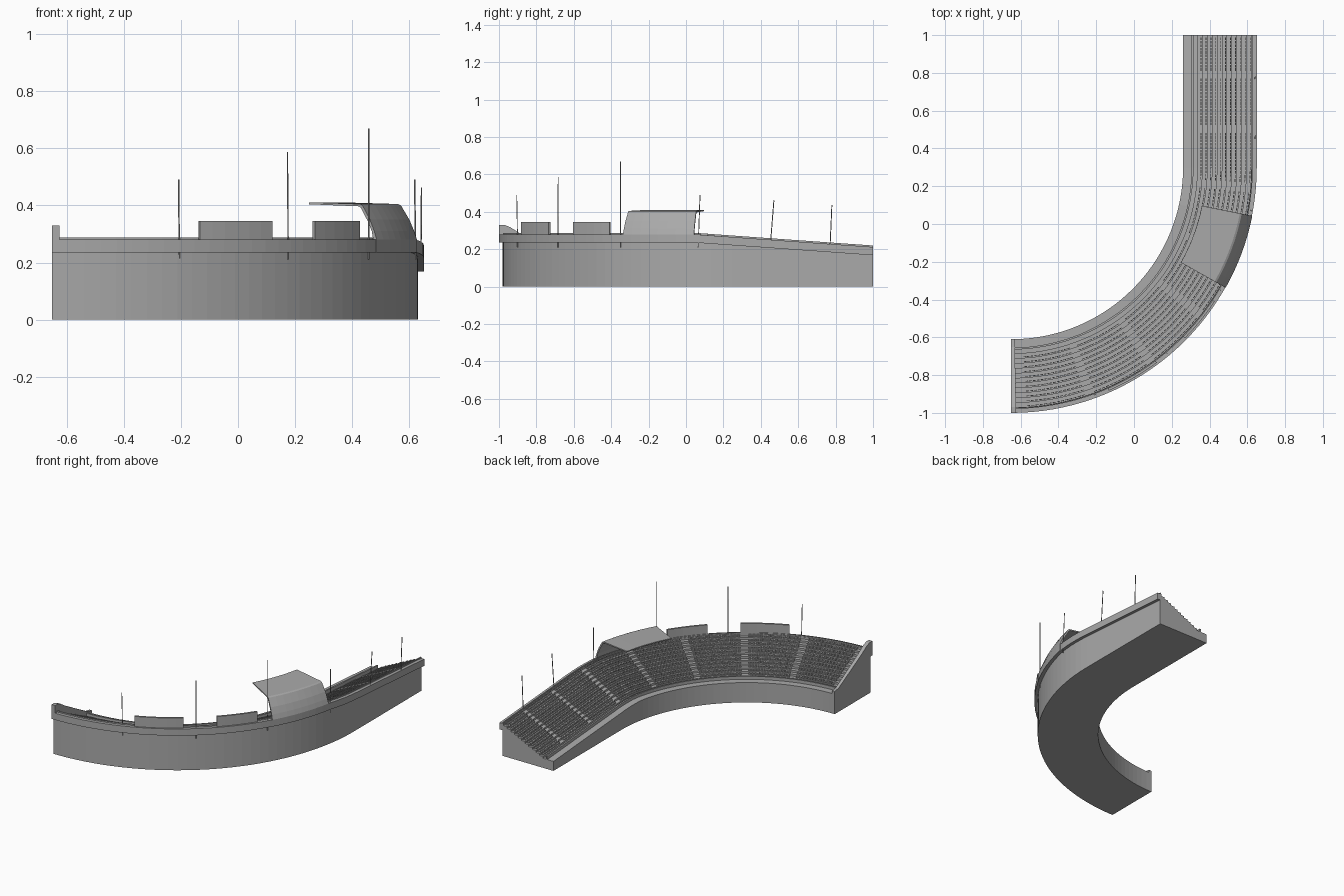
import bpy, bmesh, math
from mathutils import Vector

cube = bpy.data.objects.get("Cube")
if cube:
    bpy.data.objects.remove(cube, do_unlink=True)

CENTRE = (-0.65, 0.30)      # centre of the bend
START = -math.pi / 2        # bend angle at the closed end
STRAIGHT = 0.70             # length of the straight wing
ROWS, FIRST, TREAD, RISE = 11, 0.985, 0.026, 0.0125
FLOOR = 0.13


def material(name, value):
    m = bpy.data.materials.new(name)
    m.use_nodes = True
    colour = (value, value, value, 1)
    m.diffuse_color = colour
    m.node_tree.nodes["Principled BSDF"].inputs["Base Color"].default_value = colour
    return m


GREY = material("concrete grey", 0.40)


def drop(u):
    """The stand gets lower along the straight wing."""
    run = (u + 0.2) * 1.3 if u < 0 else 0.26 + u
    return 0.068 * max(0, run) / 0.96


def place(u, r, z):
    """u below 0 is an angle round the bend, above 0 a distance up the wing."""
    a = min(u, 0)
    if z > 0:
        z -= drop(u)
    return Vector((CENTRE[0] + r * math.cos(a),
                   CENTRE[1] + r * math.sin(a) + max(u, 0), z))


def stations(u0, u1, step=math.pi / 72):
    n = max(1, math.ceil((u1 - u0) / step))
    return [u0 + (u1 - u0) * i / n for i in range(n + 1)]


FULL = stations(START, 0) + [STRAIGHT]


def add_sweep(bm, profile, path):
    rings = [[bm.verts.new(place(u, r, z)) for r, z in profile] for u in path]
    n = len(profile)
    for a, b in zip(rings, rings[1:]):
        for i in range(n):
            j = (i + 1) % n
            bm.faces.new((a[i], a[j], b[j], b[i]))
    bm.faces.new(rings[0])
    bm.faces.new(rings[-1])


def finish(name, bm):
    bmesh.ops.recalc_face_normals(bm, faces=bm.faces[:])
    mesh = bpy.data.meshes.new(name)
    bm.to_mesh(mesh)
    bm.free()
    mesh.materials.append(GREY)
    ob = bpy.data.objects.new(name, mesh)
    bpy.context.scene.collection.objects.link(ob)
    return ob


def sweep(name, profile, path):
    bm = bmesh.new()
    add_sweep(bm, profile, path)
    return finish(name, bm)


def rect(r0, r1, z0, z1):
    return [(r0, z0), (r1, z0), (r1, z1), (r0, z1)]


# Stepped body with front walkway and overhanging rear rim
body = [(0.91, 0), (0.91, FLOOR), (FIRST, FLOOR)]
for k in range(ROWS):
    z = FLOOR + RISE * (k + 1)
    body += [(FIRST + TREAD * k, z), (FIRST + TREAD * (k + 1), z)]
body += [(1.271, 0.28), (1.30, 0.28), (1.30, 0.236), (1.28, 0.236), (1.28, 0)]
sweep("stand_body", body, FULL)

# Front barrier and rear rail
sweep("front_barrier", rect(0.955, 0.965, FLOOR - 0.01, FLOOR + 0.02), FULL)
sweep("rear_rail", rect(1.273, 1.279, 0.278, 0.288), FULL)

# Seats in blocks separated by aisles
bm = bmesh.new()
pitch = 0.018
count = int((STRAIGHT - START) / pitch)
for i in range(count):
    if i % 16 in (0, 1):
        continue
    u = START + 0.03 + i * pitch
    if u + pitch > STRAIGHT:
        break
    for k in range(ROWS):
        r, z = FIRST + TREAD * k, FLOOR + RISE * (k + 1)
        span = [u, u + pitch * 0.75]
        add_sweep(bm, [(r + 0.008, z), (r + 0.022, z), (r + 0.022, z + 0.014),
                       (r + 0.018, z + 0.014), (r + 0.018, z + 0.006),
                       (r + 0.008, z + 0.006)], span)
finish("seats", bm)

# Raised wall closing the end of the bend
sweep("end_wall", [(0.91, 0.1), (0.91, 0.148), (0.95, 0.155), (1.18, 0.28),
                   (1.24, 0.318), (1.27, 0.33), (1.30, 0.33), (1.30, 0.24),
                   (1.28, 0.236), (1.27, 0.1)], [START, START + 0.02])

# Upright panels on the rear rim
for side, a0, a1 in (("first", -66.4, -53.3), ("second", -44.5, -33.4)):
    sweep(side + "_rear_panel", rect(1.277, 1.29, 0.27, 0.346),
          stations(math.radians(a0), math.radians(a1)))

# Curved canopy: rear shell bending into a thin flat roof
outer = [(1.302, 0.236), (1.302, 0.28), (1.292, 0.31), (1.275, 0.35),
         (1.245, 0.40), (1.235, 0.405), (1.03, 0.411)]
inner = [(1.03, 0.404), (1.23, 0.397), (1.238, 0.392), (1.266, 0.345),
         (1.282, 0.31), (1.288, 0.28), (1.288, 0.236)]
canopy = sweep("canopy", outer + inner,
               stations(math.radians(-29.3), math.radians(-11.4)))

# Slim poles along the rear rim: base and top
poles = [((-0.205, -0.90), (-0.208, -0.905), 0.49),
         ((0.176, -0.685), (0.173, -0.683), 0.587),
         ((0.458, -0.35), (0.457, -0.35), 0.67),
         ((0.622, 0.065), (0.618, 0.075), 0.49),
         ((0.640, 0.45), (0.642, 0.47), 0.462),
         ((0.640, 0.77), (0.642, 0.78), 0.437)]
for n, (base, tip, height) in enumerate(poles, 1):
    a, b = Vector((*base, 0.21)), Vector((*tip, height))
    axis = b - a
    bpy.ops.mesh.primitive_cylinder_add(vertices=6, radius=0.0025,
                                        depth=axis.length, location=(a + b) / 2)
    pole = bpy.context.object
    pole.name = f"pole_{n}"
    pole.rotation_euler = axis.to_track_quat('Z', 'Y').to_euler()
    pole.data.materials.append(GREY)
